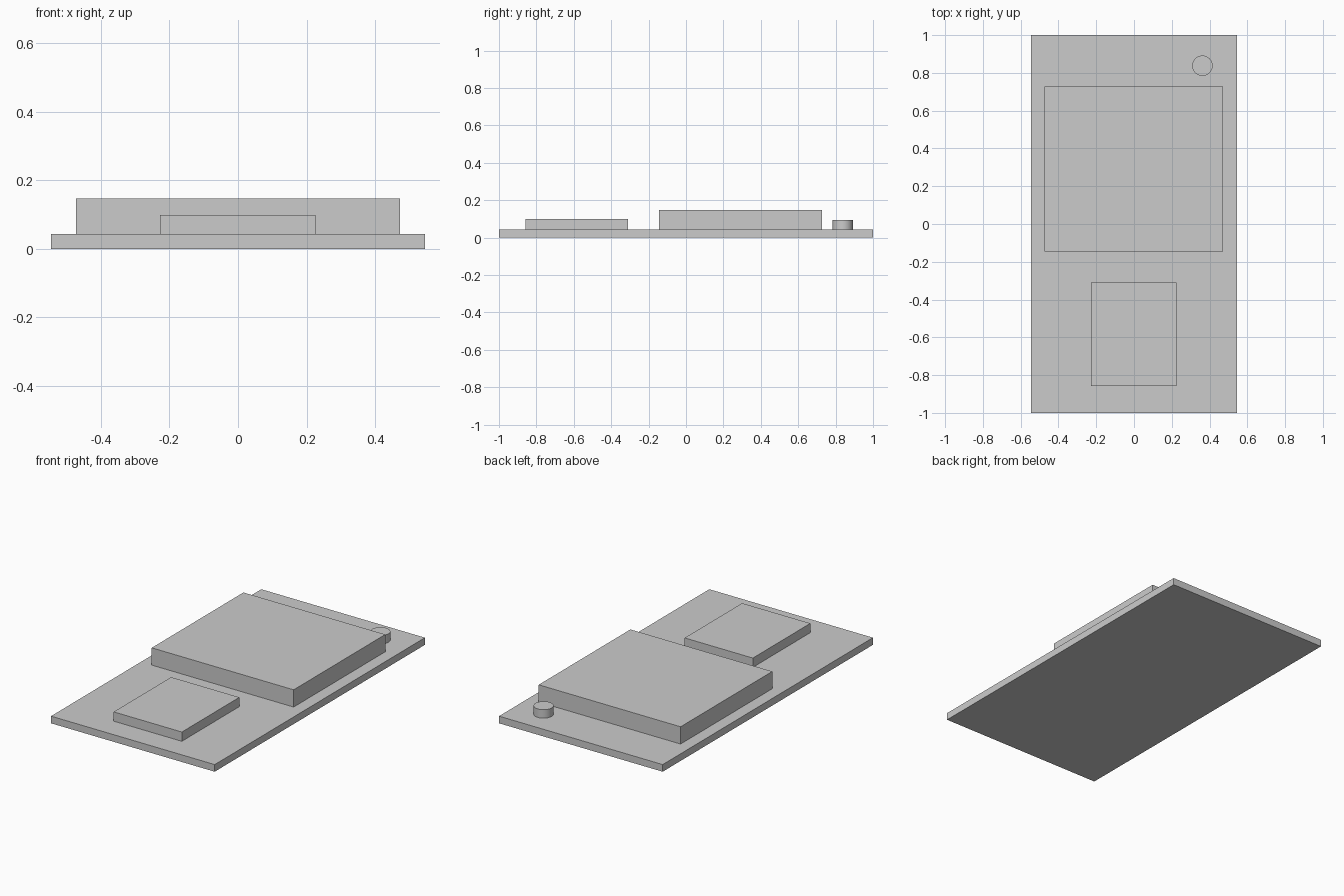
import bpy
import math

default = bpy.data.objects.get("Cube")
if default:
    bpy.data.objects.remove(default, do_unlink=True)

# Single plain grey
grey = bpy.data.materials.new("light_grey")
grey.use_nodes = True
colour = (0.6, 0.6, 0.6, 1)
grey.diffuse_color = colour
grey.node_tree.nodes["Principled BSDF"].inputs["Base Color"].default_value = colour

BOARD_TOP = 0.043


def block(name, x, y, z):
    """Box spanning the (low, high) pairs x, y and z."""
    spans = (x, y, z)
    bpy.ops.mesh.primitive_cube_add(size=1, location=[(a + b) / 2 for a, b in spans])
    ob = bpy.context.object
    ob.name = name
    ob.scale = [b - a for a, b in spans]
    bpy.ops.object.transform_apply(location=False, rotation=False, scale=True)
    ob.data.materials.append(grey)
    return ob


# Base board with the two raised blocks
block("base_board", (-0.545, 0.545), (-1, 1), (0, BOARD_TOP))
block("large_block", (-0.473, 0.472), (-0.145, 0.727), (BOARD_TOP, 0.147))
block("small_block", (-0.228, 0.226), (-0.857, -0.31), (BOARD_TOP, 0.099))

# Round button in the back corner
top = 0.094
bpy.ops.mesh.primitive_cylinder_add(
    vertices=48, radius=0.054, depth=top - BOARD_TOP,
    location=(0.362, 0.838, (top + BOARD_TOP) / 2))
button = bpy.context.object
button.name = "round_button"
button.data.materials.append(grey)
bpy.ops.object.shade_smooth_by_angle(angle=math.radians(30))
